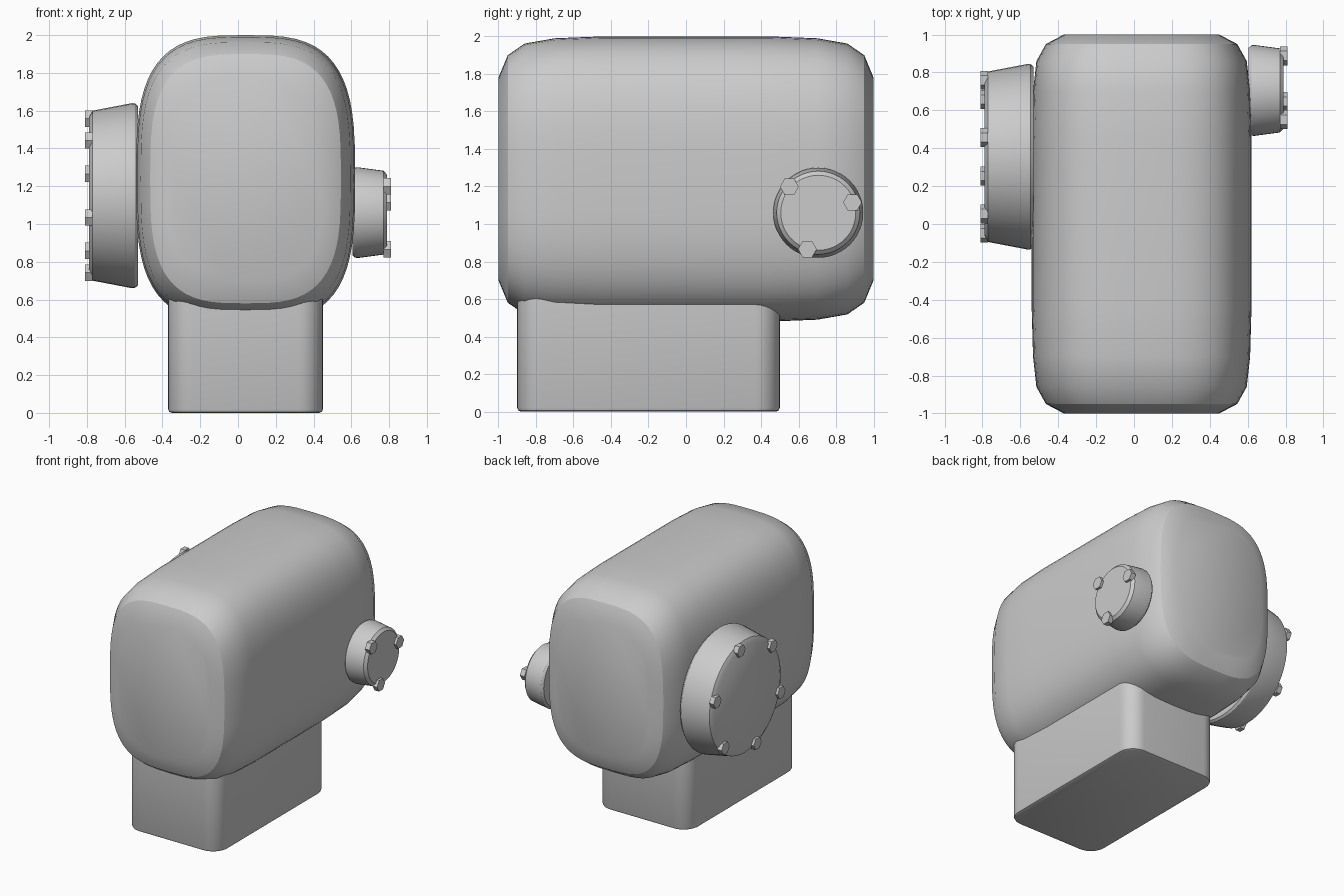
import bpy, bmesh
from math import sin, cos, pi, radians, copysign

if "Cube" in bpy.data.objects:
    bpy.data.objects.remove(bpy.data.objects["Cube"])


def loft(name, rings, smooth=True):
    """Skin a stack of equal-length point rings and close both ends."""
    bm = bmesh.new()
    vs = [[bm.verts.new(p) for p in r] for r in rings]
    n = len(vs[0])
    for a, b in zip(vs, vs[1:]):
        for i in range(n):
            j = (i + 1) % n
            bm.faces.new((a[i], a[j], b[j], b[i]))
    bm.faces.new(vs[0])
    bm.faces.new(vs[-1])
    bmesh.ops.recalc_face_normals(bm, faces=bm.faces)
    me = bpy.data.meshes.new(name)
    bm.to_mesh(me)
    bm.free()
    ob = bpy.data.objects.new(name, me)
    bpy.context.collection.objects.link(ob)
    if smooth:
        bpy.ops.object.select_all(action='DESELECT')
        ob.select_set(True)
        bpy.context.view_layer.objects.active = ob
        bpy.ops.object.shade_smooth_by_angle(angle=radians(32))
    return ob


def superellipse(y, hw, hh, n=3.2, count=64):
    pts = []
    for i in range(count):
        c, s = cos(2 * pi * i / count), sin(2 * pi * i / count)
        pts.append((0.04 + hw * copysign(abs(c) ** (2 / n), c), y,
                    1.24 + hh * copysign(abs(s) ** (2 / n), s)))
    return pts


def circle(x, r, cy, cz, count=48):
    return [(x, cy + r * cos(2 * pi * i / count), cz + r * sin(2 * pi * i / count))
            for i in range(count)]


def rounded_rect(z, inset, r=0.13, steps=8):
    hw, hl, r = 0.41 - inset, 0.70 - inset, r - inset
    pts = []
    for k, (sx, sy) in enumerate([(1, 1), (-1, 1), (-1, -1), (1, -1)]):
        for i in range(steps + 1):
            a = pi / 2 * (k + i / steps)
            pts.append((0.04 + sx * (hw - r) + r * cos(a),
                        -0.20 + sy * (hl - r) + r * sin(a), z))
    return pts


def bolts(name, x0, x1, r, cy, cz, angles):
    for a in angles:
        y, z = cy + r * cos(radians(a)), cz + r * sin(radians(a))
        loft(name, [circle(x0, 0.05, y, z, 6), circle(x1, 0.05, y, z, 6)], False)


# Pillowed main housing, symmetric front to back
half = [(1.0, 0.41, 0.54), (0.95, 0.505, 0.66), (0.86, 0.555, 0.722),
        (0.70, 0.573, 0.75), (0.45, 0.58, 0.76)]
loft("housing", [superellipse(-y, w, h) for y, w, h in half]
     + [superellipse(y, w, h) for y, w, h in reversed(half)])

# Pedestal with rounded corners
loft("pedestal", [rounded_rect(0, 0.02), rounded_rect(0.006, 0.006),
                  rounded_rect(0.02, 0), rounded_rect(0.68, 0)])

# Large cover on the left with six bolts
loft("large_cover", [circle(x, r, 0.355, 1.15) for x, r in
     [(-0.53, 0.475), (-0.545, 0.488), (-0.56, 0.49), (-0.77, 0.45), (-0.79, 0.415)]])
bolts("large_cover_bolt", -0.77, -0.81, 0.42, 0.355, 1.15, range(16, 376, 60))

# Small cover on the right with three bolts
loft("small_cover", [circle(x, r, 0.705, 1.06) for x, r in
     [(0.605, 0.225), (0.62, 0.238), (0.635, 0.24), (0.77, 0.222), (0.79, 0.20)]])
bolts("small_cover_bolt", 0.77, 0.81, 0.2, 0.695, 1.06, (16, 136, 256))
